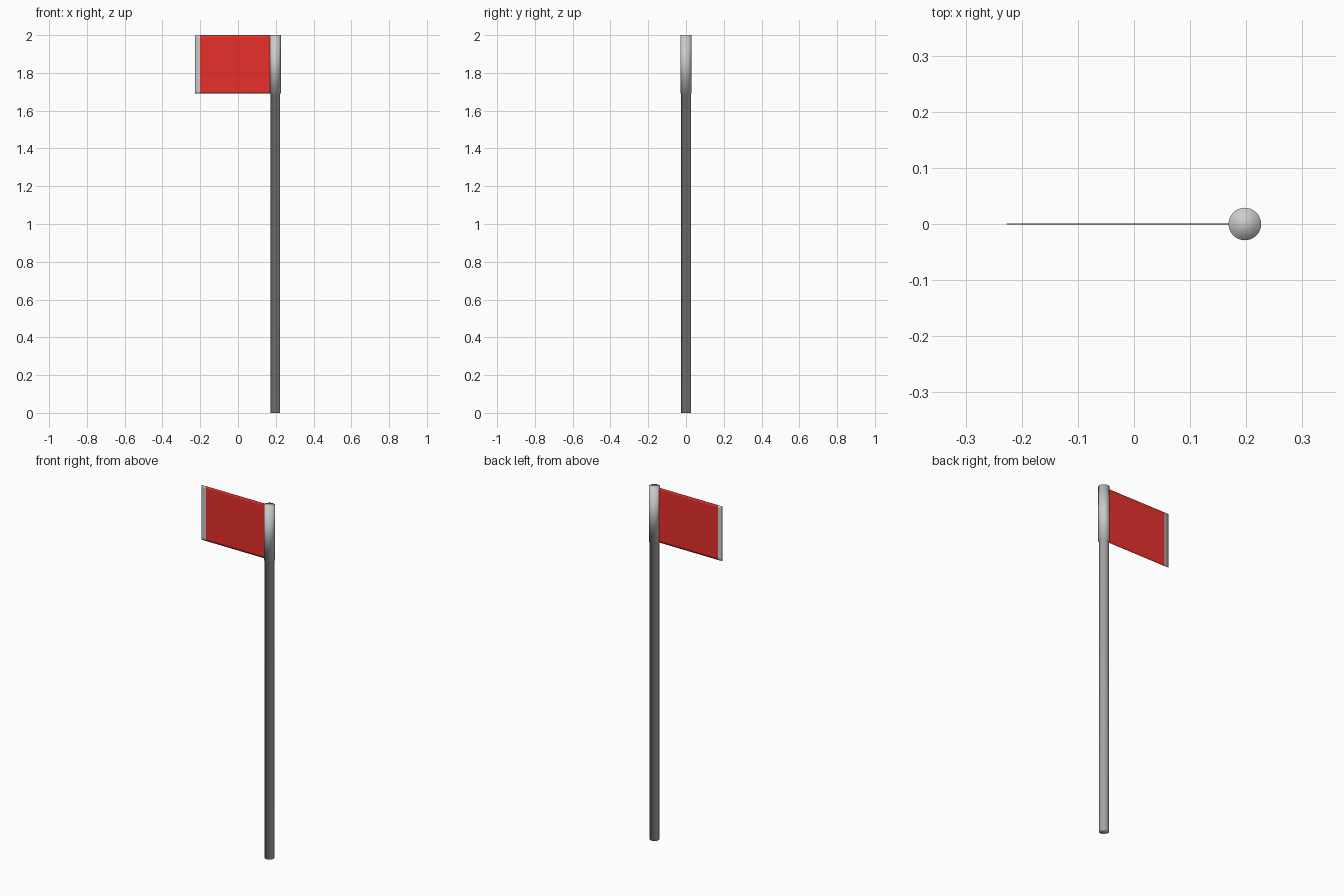
import bpy, bmesh, math

if "Cube" in bpy.data.objects:
    bpy.data.objects.remove(bpy.data.objects["Cube"])

POLE_X, Z_LOW, Z_TOP = 0.1975, 1.69, 2.0


def finish(name, bm, color=None):
    bmesh.ops.recalc_face_normals(bm, faces=bm.faces)
    for f in bm.faces:
        f.smooth = True
    mesh = bpy.data.meshes.new(name)
    bm.to_mesh(mesh)
    bm.free()
    obj = bpy.data.objects.new(name, mesh)
    bpy.context.collection.objects.link(obj)
    if color:
        mat = bpy.data.materials.new(name + "_color")
        mat.diffuse_color = color
        mat.use_nodes = True
        mat.node_tree.nodes["Principled BSDF"].inputs["Base Color"].default_value = mat.diffuse_color
        mesh.materials.append(mat)
    return obj


# Pole with its wider sleeve: one continuous turned profile, softly shaded
bm = bmesh.new()
sides = 32
rings = []
for r, z in [(0.0255, 0), (0.0255, Z_LOW), (0.029, Z_LOW), (0.029, Z_TOP)]:
    rings.append([bm.verts.new((POLE_X + r * math.cos(2 * math.pi * i / sides),
                                r * math.sin(2 * math.pi * i / sides), z))
                  for i in range(sides)])
for a, b in zip(rings, rings[1:]):
    for i in range(sides):
        j = (i + 1) % sides
        bm.faces.new((a[i], a[j], b[j], b[i]))
bm.faces.new(rings[0][::-1])
bm.faces.new(rings[-1])
finish("pole", bm)


def cloth(name, x0, x1, color=None):
    # thin panel with narrow hems along the top and bottom
    bm = bmesh.new()
    bmesh.ops.create_cube(bm, size=1)
    for v in bm.verts:
        v.co = (x0 if v.co.x < 0 else x1, v.co.y * 0.002,
                Z_LOW if v.co.z < 0 else Z_TOP)
    for z in (Z_LOW + 0.014, Z_TOP - 0.014):
        bmesh.ops.bisect_plane(bm, geom=bm.verts[:] + bm.edges[:] + bm.faces[:],
                               plane_co=(0, 0, z), plane_no=(0, 0, 1))
    # leave the hidden joining ends open so the panels shade evenly
    ends = [f for f in bm.faces if abs(f.normal.x) > 0.9
            and f.calc_center_median().x > -0.21]
    bmesh.ops.delete(bm, geom=ends, context='FACES')
    return finish(name, bm, color)


# Red flag and the grey strip on its free edge
cloth("flag", -0.2, 0.172, (0.8, 0.03, 0.025, 1))
cloth("flag_end_strip", -0.227, -0.2)
